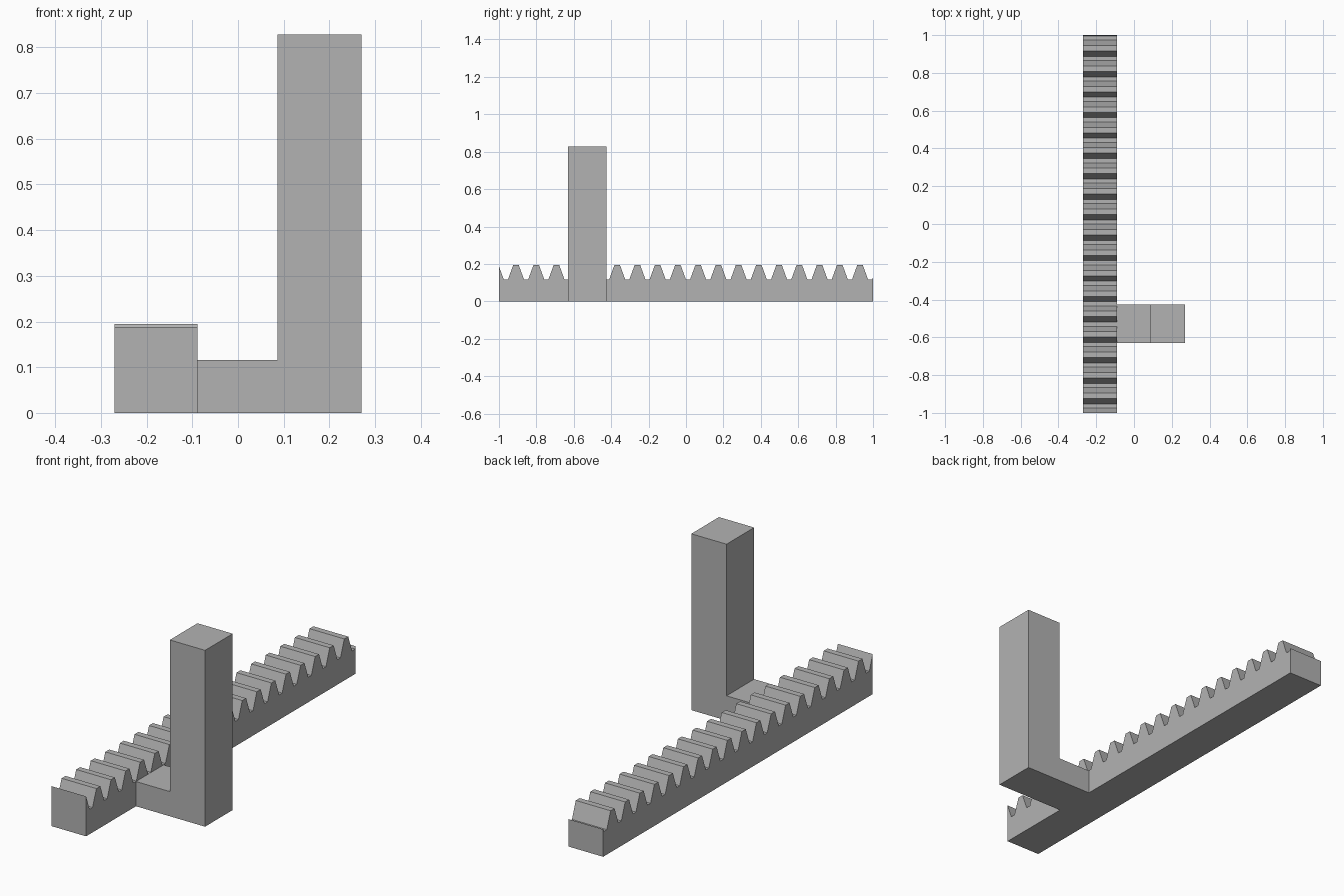
import bpy
import bmesh
import math

cube = bpy.data.objects.get("Cube")
if cube:
    bpy.data.objects.remove(cube)

grey = bpy.data.materials.new("plain grey")
grey.use_nodes = True
colour = (0.45, 0.45, 0.45, 1)
grey.diffuse_color = colour
grey.node_tree.nodes["Principled BSDF"].inputs["Base Color"].default_value = colour


def extrude(name, profile, direction):
    """Extrude a flat 3D outline along a direction into a closed solid."""
    bm = bmesh.new()
    face = bm.faces.new([bm.verts.new(p) for p in profile])
    result = bmesh.ops.extrude_face_region(bm, geom=[face], use_keep_orig=True)
    moved = [v for v in result["geom"] if isinstance(v, bmesh.types.BMVert)]
    bmesh.ops.translate(bm, verts=moved, vec=direction)
    bmesh.ops.recalc_face_normals(bm, faces=bm.faces)
    mesh = bpy.data.meshes.new(name)
    bm.to_mesh(mesh)
    bm.free()
    mesh.materials.append(grey)
    obj = bpy.data.objects.new(name, mesh)
    bpy.context.collection.objects.link(obj)
    return obj


# Toothed rack: standard 20 degree teeth, cut off square at both ends
PITCH = 0.1082
MODULE = PITCH / math.pi
SLOPE = math.tan(math.radians(20))
TIP, ROOT = 0.195, 0.117
pitch_line = TIP - MODULE
tip_half = PITCH / 4 - MODULE * SLOPE
root_half = PITCH / 4 + (pitch_line - ROOT) * SLOPE

outline = []
for i in range(-1, 19):
    centre = -0.909 + i * PITCH
    outline += [(centre - root_half, ROOT), (centre - tip_half, TIP),
                (centre + tip_half, TIP), (centre + root_half, ROOT)]


def height_at(y):
    """Height of the toothed outline at a given length."""
    for (y0, z0), (y1, z1) in zip(outline, outline[1:]):
        if y0 <= y <= y1:
            return z0 + (z1 - z0) * (y - y0) / (y1 - y0)


teeth = [(y, z) for y, z in outline if -1 < y < 1]
section = [(-1, 0), (-1, height_at(-1))] + teeth + [(1, height_at(1)), (1, 0)]
extrude("toothed_rack", [(-0.27, y, z) for y, z in section], (0.181, 0, 0))

# L-shaped handle: low arm joined to the rack, with a tall square post
handle = [(-0.089, 0), (0.27, 0), (0.27, 0.828), (0.087, 0.828),
          (0.087, 0.116), (-0.089, 0.116)]
extrude("handle", [(x, -0.63, z) for x, z in handle], (0, 0.205, 0))
